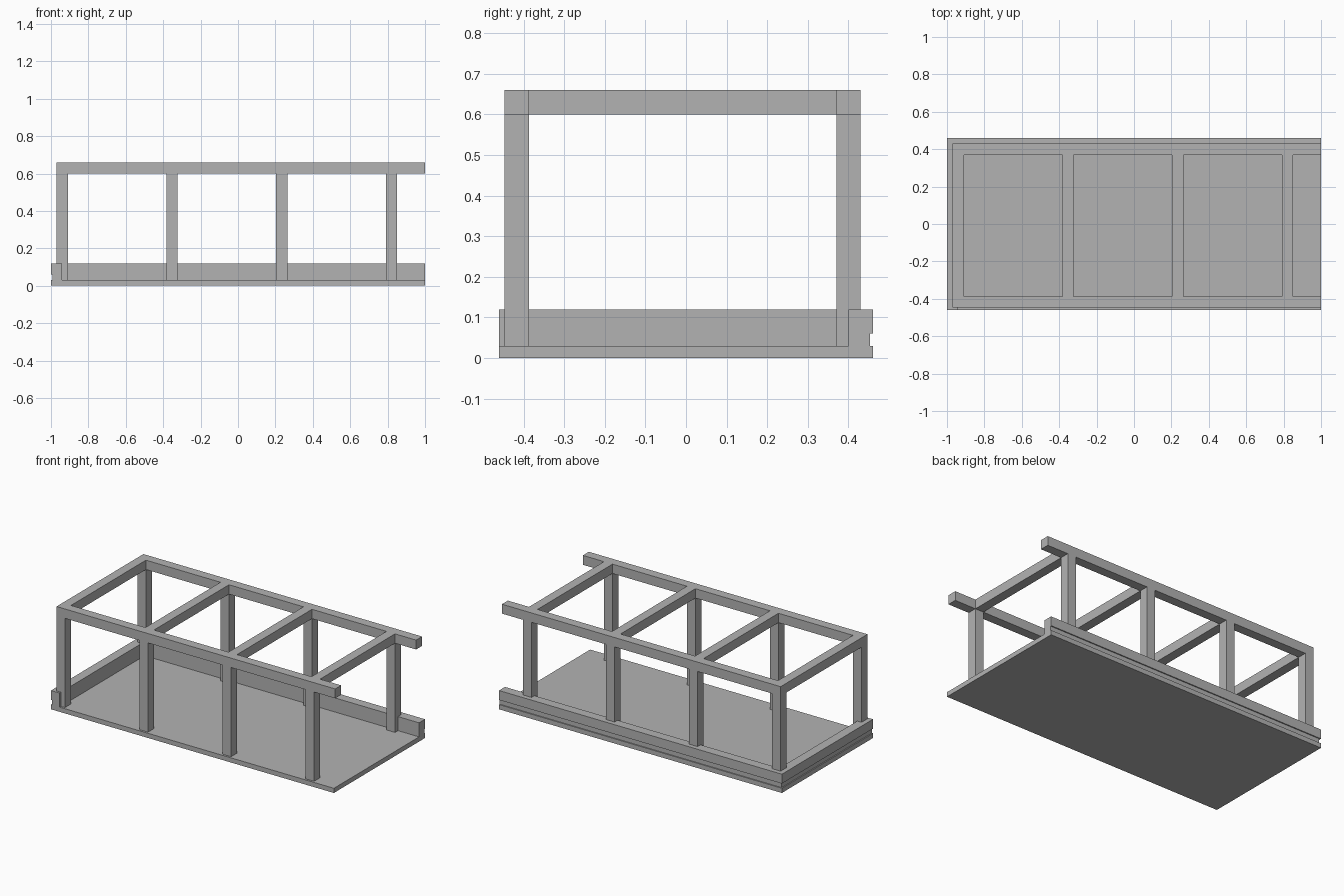
import bpy
import bmesh
from mathutils import Vector

cube = bpy.data.objects.get("Cube")
if cube:
    bpy.data.objects.remove(cube, do_unlink=True)

GREY = bpy.data.materials.new("plain grey")
GREY.use_nodes = True
GREY.diffuse_color = (0.45, 0.45, 0.45, 1)
GREY.node_tree.nodes["Principled BSDF"].inputs["Base Color"].default_value = GREY.diffuse_color


def finish(name, bm):
    bmesh.ops.recalc_face_normals(bm, faces=bm.faces)
    mesh = bpy.data.meshes.new(name)
    bm.to_mesh(mesh)
    bm.free()
    mesh.materials.append(GREY)
    obj = bpy.data.objects.new(name, mesh)
    bpy.context.collection.objects.link(obj)
    return obj


def box(name, low, high):
    low, high = Vector(low), Vector(high)
    bm = bmesh.new()
    bmesh.ops.create_cube(bm, size=1)
    bmesh.ops.scale(bm, vec=high - low, verts=bm.verts)
    bmesh.ops.translate(bm, vec=(low + high) / 2, verts=bm.verts)
    return finish(name, bm)


END, SIDE = 1.0, 0.46        # half length and half width of the base
FLOOR, CURB_TOP = 0.03, 0.12
RAIL_LOW, RAIL_TOP = 0.6, 0.66
BAR = 0.06                   # thickness of every bar

# Floor slab
box("base_plate", (-END, -SIDE, 0), (END, SIDE, FLOOR))

# Grooved curb, mitred around the back right corner: (inset, height) profile
profile = [(0.007, FLOOR), (0.007, 0.06), (0, 0.06), (0, CURB_TOP),
           (BAR, CURB_TOP), (BAR, FLOOR)]
bm = bmesh.new()
rings = [
    [bm.verts.new((-END + d, -SIDE, z)) for d, z in profile],
    [bm.verts.new((-END + d, SIDE - d, z)) for d, z in profile],
    [bm.verts.new((END, SIDE - d, z)) for d, z in profile],
]
for a, b in zip(rings, rings[1:]):
    for i in range(len(profile)):
        j = (i + 1) % len(profile)
        bm.faces.new((a[i], a[j], b[j], b[i]))
bm.faces.new(rings[0])
bm.faces.new(rings[-1])
finish("grooved_curb", bm)

# Two long top rails carried by rows of posts
FRONT, BACK = -0.447, 0.37
START, STEP = -0.97, 0.587
for side, y in (("front", FRONT), ("back", BACK)):
    box(side + "_rail", (START, y, RAIL_LOW), (END, y + BAR, RAIL_TOP))
    for n in range(4):
        x = START + n * STEP
        box(f"{side}_post_{n + 1}", (x, y, FLOOR), (x + BAR, y + BAR, RAIL_LOW))

# Cross beams between the rails
for n in range(4):
    x = START + n * STEP
    box(f"cross_beam_{n + 1}", (x, FRONT + BAR, RAIL_LOW), (x + BAR, BACK, RAIL_TOP))
